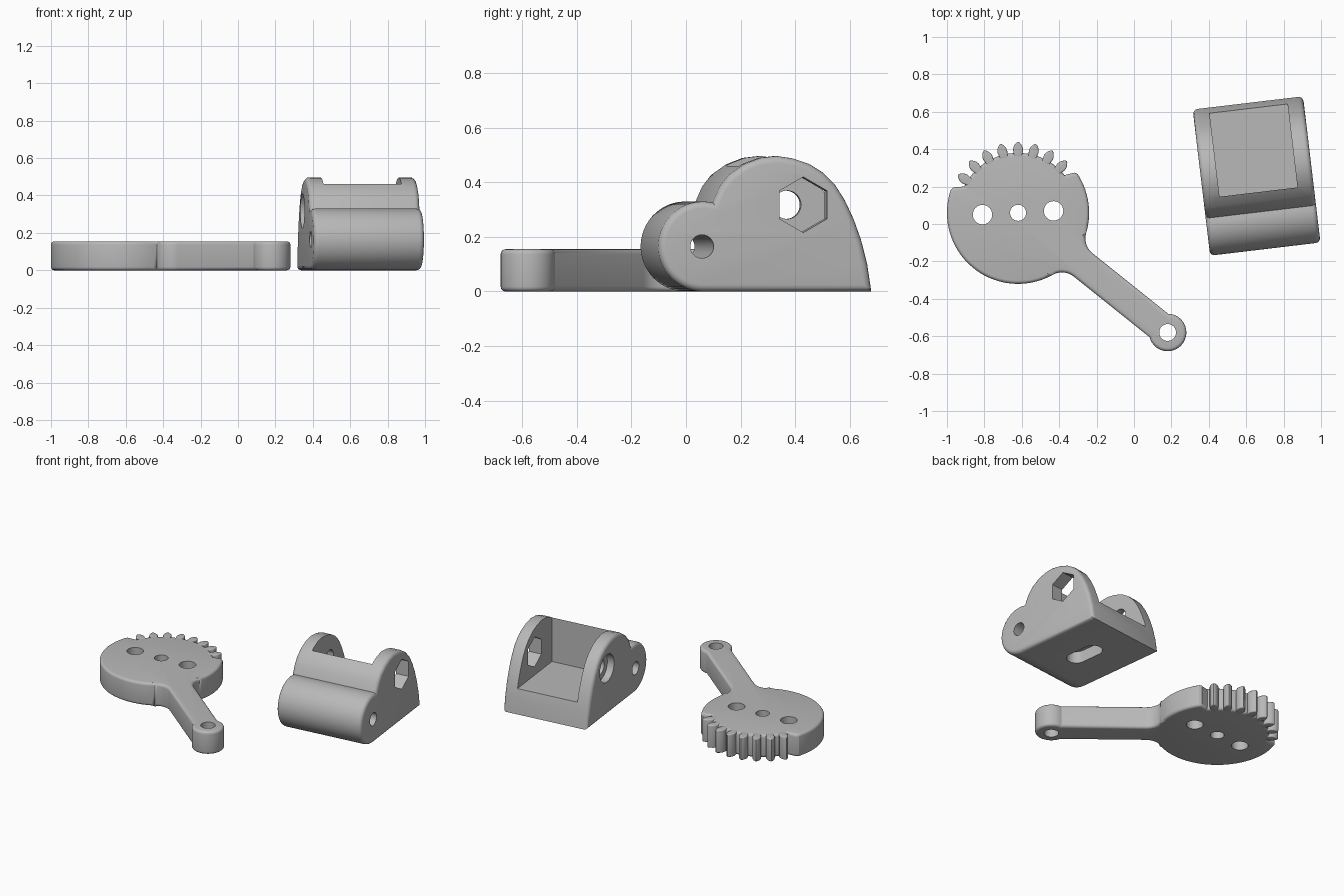
import bpy, bmesh
from math import sin, cos, radians, hypot, atan2, degrees, sqrt, asin
from mathutils import Matrix, Vector

cube = bpy.data.objects.get("Cube")
if cube:
    bpy.data.objects.remove(cube, do_unlink=True)

grey = bpy.data.materials.new("light_grey")
grey.use_nodes = True
grey.diffuse_color = (0.48, 0.48, 0.48, 1)
grey.node_tree.nodes["Principled BSDF"].inputs["Base Color"].default_value = grey.diffuse_color


def arc(cx, cy, r, a, b, n):
    """Points of an arc from angle a to b, in degrees."""
    return [(cx + r * cos(radians(a + (b - a) * i / n)),
             cy + r * sin(radians(a + (b - a) * i / n))) for i in range(n + 1)]


def circle(cx, cy, r, n=32, start=0):
    return arc(cx, cy, r, start, start + 360, n)[:-1]


def prism(name, pts, z0, z1, bevel=0):
    """Extrude an outline, rounding both rims when bevel is given."""
    bm = bmesh.new()
    low = [bm.verts.new((x, y, z0)) for x, y in pts]
    high = [bm.verts.new((x, y, z1)) for x, y in pts]
    caps = [bm.faces.new(low[::-1]), bm.faces.new(high)]
    for i in range(len(pts)):
        j = (i + 1) % len(pts)
        bm.faces.new((low[i], low[j], high[j], high[i]))
    bmesh.ops.recalc_face_normals(bm, faces=bm.faces)
    if bevel:
        rims = [e for f in caps for e in f.edges]
        bmesh.ops.bevel(bm, geom=rims, offset=bevel, segments=4, profile=0.5,
                        affect='EDGES', clamp_overlap=False)
    mesh = bpy.data.meshes.new(name)
    bm.to_mesh(mesh)
    bm.free()
    mesh.materials.append(grey)
    ob = bpy.data.objects.new(name, mesh)
    bpy.context.collection.objects.link(ob)
    return ob


def activate(ob):
    bpy.ops.object.select_all(action='DESELECT')
    ob.select_set(True)
    bpy.context.view_layer.objects.active = ob


def cut(ob, cutter):
    activate(ob)
    mod = ob.modifiers.new("cut", 'BOOLEAN')
    mod.operation, mod.solver, mod.object = 'DIFFERENCE', 'EXACT', cutter
    bpy.ops.object.modifier_apply(modifier=mod.name)
    bpy.data.objects.remove(cutter, do_unlink=True)


def finish(ob, matrix):
    ob.data.transform(matrix)
    activate(ob)
    bpy.ops.object.shade_smooth_by_angle(angle=radians(32))


# ---- Gear lever: outline drawn with the arm along +x, disc at the origin ----
disc = Vector((-0.62, 0.06))
eye = Vector((0.18, -0.58)) - disc
reach, turn = eye.length, degrees(atan2(eye.y, eye.x))
R, root, half, fillet, thick = 0.38, 0.32, 0.08, 0.1, 0.155
eye_r = 0.1
fy = half + fillet
fx = sqrt((R + fillet) ** 2 - fy ** 2)
tang = degrees(atan2(fy, fx))
open_ = 180 - degrees(asin(half / eye_r))


def polar(r, world_angle):
    a = radians(world_angle - turn)
    return [(r * cos(a), r * sin(a))]


outline = (arc(reach, 0, eye_r, -open_, open_, 32)
           + arc(fx, fy, fillet, 270, 180 + tang, 8)
           + arc(0, 0, R, tang, 33 - turn, 14)
           + polar(0.37, 35.5)
           + arc(0, 0, root, 39 - turn, 154 - turn, 32)
           + polar(0.37, 158.5)
           + arc(0, 0, R, 161 - turn, 360 - tang, 40)
           + arc(fx, -fy, fillet, 180 - tang, 90, 8))
lever = prism("gear_lever", outline, 0, thick, 0.018)
lever.data.transform(Matrix.Translation((disc.x, disc.y, 0)) @ Matrix.Rotation(radians(turn), 4, 'Z'))

# Holes in the disc and in the arm's eye
for x, y, r in ((-0.62, 0.06, 0.043), (-0.81, 0.05, 0.052),
                (-0.43, 0.07, 0.052), (0.18, -0.58, 0.045)):
    cut(lever, prism("hole_cutter", circle(x, y, r), -0.1, 0.3))
finish(lever, Matrix())

# Leaf-shaped gear teeth
side = [(0.29, 0.02), (0.322, 0.024), (0.338, 0.027), (0.352, 0.024), (0.365, 0.017), (0.376, 0.008)]
leaf = [(r, -w) for r, w in side] + [(R, 0)] + [(r, w) for r, w in reversed(side)]
for i in range(-3, 5):
    tooth = prism(f"gear_tooth_{i + 4}", leaf, 0, thick, 0.007)
    finish(tooth, Matrix.Translation((disc.x, disc.y, 0)) @ Matrix.Rotation(radians(90 + 14.4 * i), 4, 'Z'))

# ---- Bracket: side profile (depth, height) extruded across its width ----
W = 0.297
hump = [(0.39, 0), (0.375, 0.1), (0.352, 0.19), (0.325, 0.265), (0.292, 0.335),
        (0.255, 0.393), (0.21, 0.437), (0.16, 0.468), (0.1, 0.488), (0.04, 0.497),
        (-0.02, 0.49), (-0.08, 0.467), (-0.136, 0.428), (-0.17, 0.385), (-0.196, 0.326)]
bracket = prism("bracket", hump + arc(-0.232, 0.165, 0.165, 85, 270, 28), -W, W, 0.025)

# Open pocket between the two side plates
pocket = [(-0.09, 0.16), (0.6, 0.16), (0.6, 0.7), (-0.09, 0.7)]
cut(bracket, prism("pocket_cutter", pocket, -0.21, 0.21))
# Pivot hole, hexagonal nut hole, bolt hole and its counterbore
bolt = (0.136, 0.318)
cut(bracket, prism("pivot_cutter", circle(-0.238, 0.165, 0.043), -0.5, 0.5))
cut(bracket, prism("nut_cutter", circle(*bolt, 0.102, 6, 90), 0.1, 0.5))
cut(bracket, prism("bolt_cutter", circle(*bolt, 0.052), -0.5, -0.1))
cut(bracket, prism("counterbore_cutter", circle(*bolt, 0.093), -0.5, -0.25))

# Stand the profile upright, then cut the blind slot in the underside
stand = Matrix(((0, 0, 1, 0), (1, 0, 0, 0), (0, 1, 0, 0), (0, 0, 0, 1)))
bracket.data.transform(stand)
slot = arc(0, 0.11, 0.06, 0, 180, 16) + arc(0, -0.03, 0.06, 180, 360, 16)
cut(bracket, prism("slot_cutter", slot, -0.1, 0.08))
finish(bracket, Matrix.Translation((0.655, 0.26, 0)) @ Matrix.Rotation(radians(6.8), 4, 'Z'))
